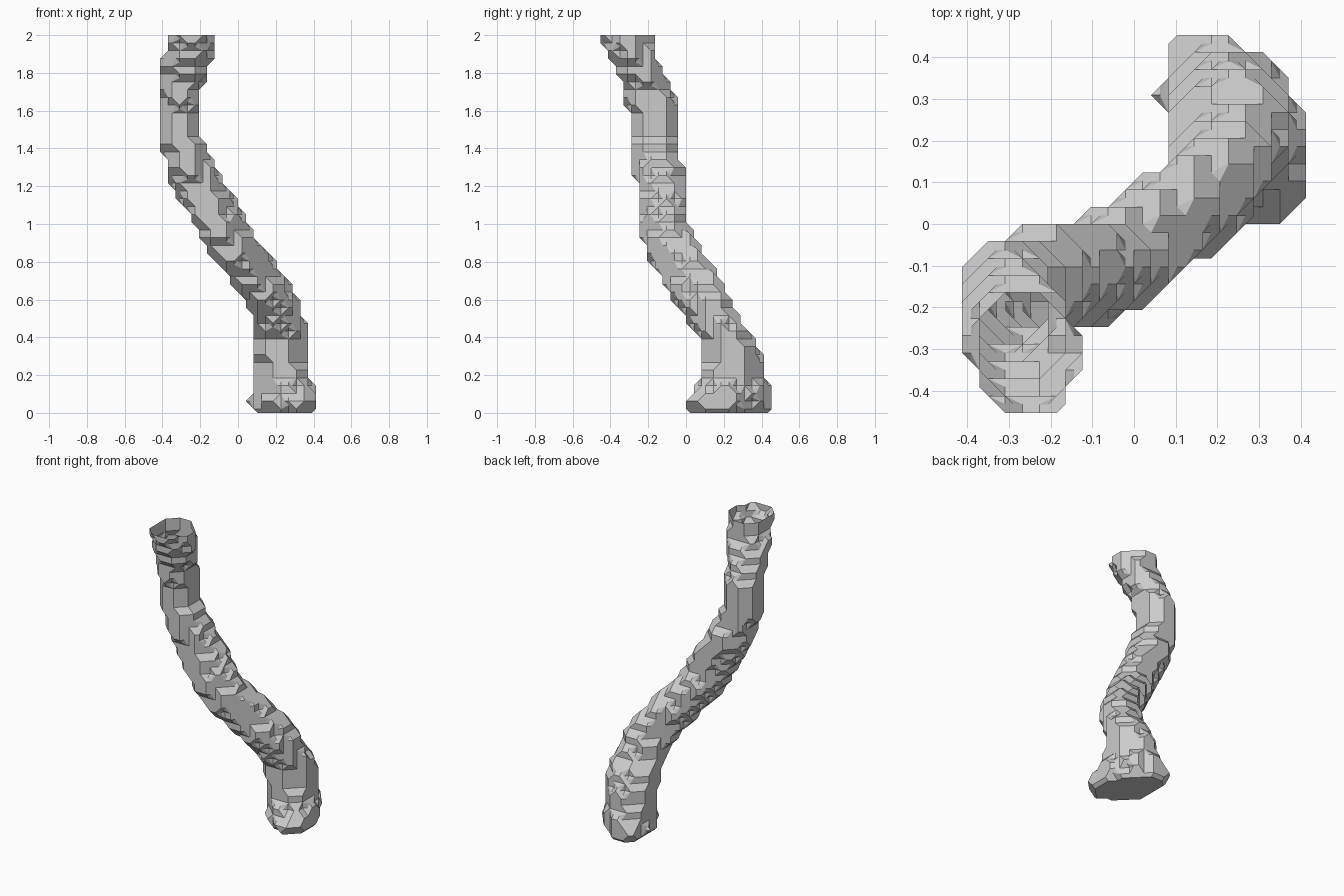
import bpy, bmesh, itertools
from mathutils import Vector

if "Cube" in bpy.data.objects:
    bpy.data.objects.remove(bpy.data.objects["Cube"])

STEP = 2 / 48.5          # size of one faceting cell
LAYERS = 49

# Trunk sections: height, x min, x max, y min, y max, diagonal skew
SECTIONS = [
    (0.02, 0.07, 0.41, 0.02, 0.45, -0.35),
    (0.06, 0.06, 0.42, 0.00, 0.46, -0.38),
    (0.11, 0.07, 0.41, 0.04, 0.45, -0.30),
    (0.18, 0.08, 0.38, 0.07, 0.42, -0.10),
    (0.30, 0.08, 0.37, 0.08, 0.40, 0.05),
    (0.42, 0.08, 0.37, 0.06, 0.34, 0.15),
    (0.52, 0.07, 0.34, -0.02, 0.28, 0.30),
    (0.62, 0.02, 0.31, -0.09, 0.23, 0.40),
    (0.70, -0.04, 0.27, -0.13, 0.19, 0.45),
    (0.80, -0.12, 0.20, -0.19, 0.13, 0.45),
    (0.90, -0.19, 0.12, -0.23, 0.07, 0.35),
    (1.00, -0.24, 0.05, -0.25, 0.01, 0.25),
    (1.10, -0.29, 0.01, -0.25, 0.00, 0.20),
    (1.20, -0.35, -0.06, -0.26, 0.00, 0.15),
    (1.30, -0.38, -0.11, -0.28, -0.01, 0.08),
    (1.40, -0.41, -0.16, -0.29, -0.04, 0.0),
    (1.50, -0.41, -0.20, -0.29, -0.04, 0.0),
    (1.62, -0.41, -0.20, -0.31, -0.04, 0.0),
    (1.75, -0.41, -0.18, -0.35, -0.09, 0.0),
    (1.87, -0.40, -0.14, -0.40, -0.15, 0.0),
    (2.00, -0.38, -0.13, -0.46, -0.17, 0.0),
]


def section_at(z):
    """Blend the two sections around a height."""
    z = min(max(z, SECTIONS[0][0]), SECTIONS[-1][0])
    for low, high in zip(SECTIONS, SECTIONS[1:]):
        if z <= high[0] + 1e-6:
            t = (z - low[0]) / (high[0] - low[0])
            return [a + (b - a) * t for a, b in zip(low[1:], high[1:])]


def solid_cells():
    """Sample points lying inside the skewed oval of each layer."""
    solid = set()
    for k in range(LAYERS):
        x0, x1, y0, y1, skew = section_at((k + 0.5) * STEP)
        for i, j in itertools.product(range(-14, 14), repeat=2):
            u = ((i + 0.5) * STEP - (x0 + x1) / 2) / ((x1 - x0) / 2)
            v = ((j + 0.5) * STEP - (y0 + y1) / 2) / ((y1 - y0) / 2)
            if (u * u - 2 * skew * u * v + v * v) / (1 - skew * skew) <= 1:
                solid.add((i, j, k))
    return solid


CORNERS = list(itertools.product((0, 1), repeat=3))


def cell_facets(inside):
    """Facets cutting one cell: hull of its solid corners and edge midpoints."""
    points = {tuple(2 * c for c in p) for p in inside}
    for p in inside:
        for axis in range(3):
            q = list(p)
            q[axis] = 1 - q[axis]
            if tuple(q) not in inside:
                points.add(tuple(a + b for a, b in zip(p, q)))
    hull = bmesh.new()
    verts = [hull.verts.new(p) for p in points]
    bmesh.ops.convex_hull(hull, input=verts)
    middle = sum((Vector(p) for p in points), Vector()) / len(points)
    facets = []
    for face in hull.faces:
        pts = [tuple(round(c) for c in v.co) for v in face.verts]
        # skip walls shared with the neighbouring cells
        if any(all(p[a] == side for p in pts) for a in range(3) for side in (0, 2)):
            continue
        a, b, c = (Vector(p) for p in pts[:3])
        if (b - a).cross(c - a).dot(a - middle) < 0:
            pts.reverse()
        facets.append(pts)
    hull.free()
    return facets


# Faceted trunk skin, closed at the foot and open at the top
solid = solid_cells()
bm = bmesh.new()
shared, cache = {}, {}
for i, j, k in itertools.product(range(-15, 15), range(-15, 15), range(-1, LAYERS - 1)):
    inside = frozenset(c for c in CORNERS if (i + c[0], j + c[1], k + c[2]) in solid)
    if len(inside) in (0, 8):
        continue
    if inside not in cache:
        cache[inside] = cell_facets(inside)
    for pts in cache[inside]:
        ring = []
        for p in pts:
            key = (2 * i + p[0], 2 * j + p[1], 2 * k + p[2])
            if key not in shared:
                shared[key] = bm.verts.new([(c + 1) * STEP / 2 for c in key])
            ring.append(shared[key])
        if bm.faces.get(ring) is None:
            bm.faces.new(ring)

# Merge flat neighbouring facets
bmesh.ops.dissolve_limit(bm, angle_limit=0.02, verts=bm.verts[:], edges=bm.edges[:])
mesh = bpy.data.meshes.new("trunk")
bm.to_mesh(mesh)
bm.free()

grey = bpy.data.materials.new("light grey")
grey.diffuse_color = (0.6, 0.6, 0.6, 1)
grey.use_nodes = True
grey.node_tree.nodes["Principled BSDF"].inputs["Base Color"].default_value = grey.diffuse_color
mesh.materials.append(grey)
trunk = bpy.data.objects.new("trunk", mesh)
bpy.context.collection.objects.link(trunk)
